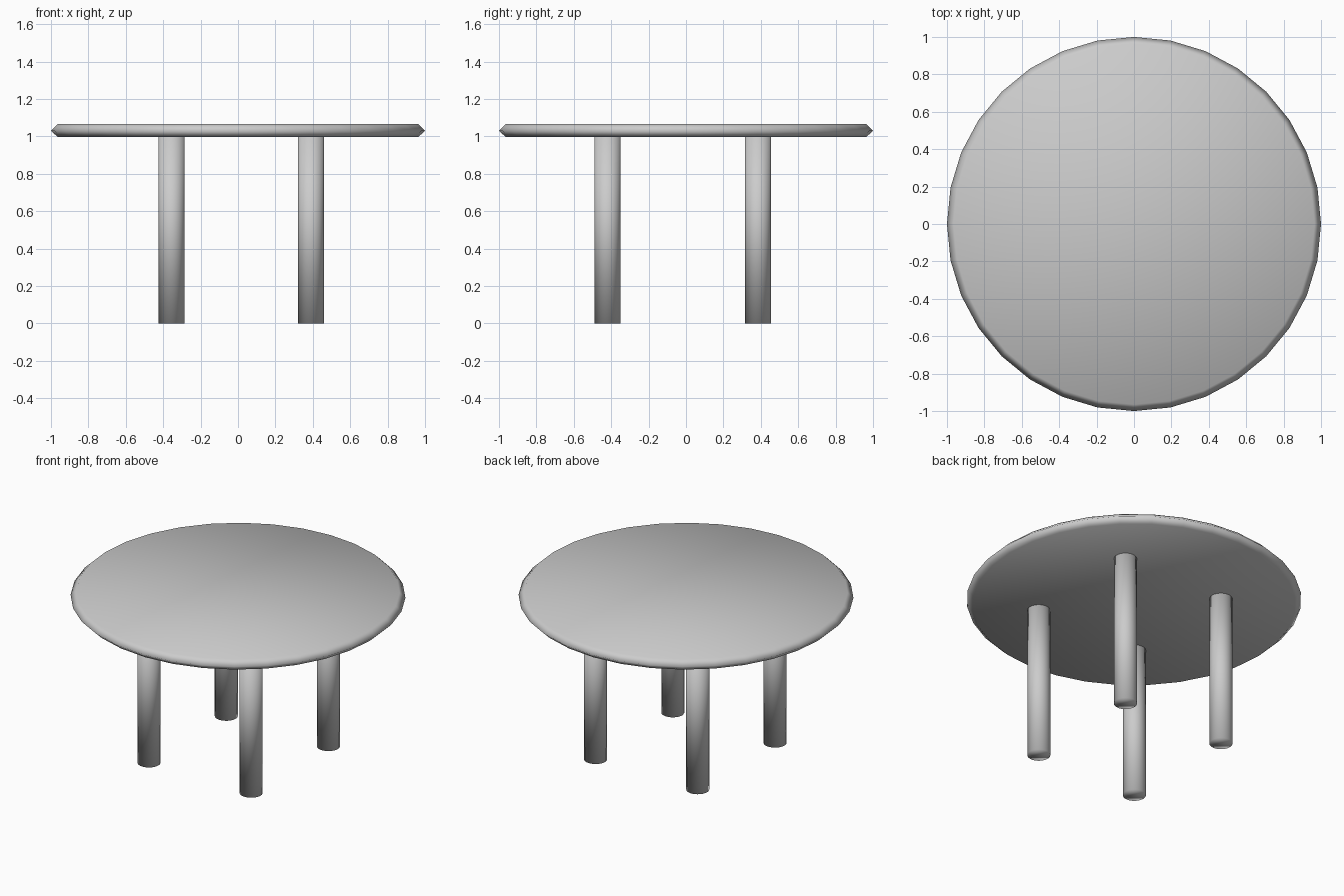
import bpy
import bmesh
from math import cos, sin, tau

cube = bpy.data.objects.get("Cube")
if cube:
    bpy.data.objects.remove(cube, do_unlink=True)

SIDES = 32
grey = bpy.data.materials.new("light_grey")
grey.use_nodes = True
grey.diffuse_color = (0.6, 0.6, 0.6, 1)
grey.node_tree.nodes["Principled BSDF"].inputs["Base Color"].default_value = (0.6, 0.6, 0.6, 1)


def lathe(name, profile, x=0, y=0):
    """Stack rings of (radius, height), capped at both ends, all smooth."""
    bm = bmesh.new()
    rings = [[bm.verts.new((r * sin(tau * i / SIDES), r * cos(tau * i / SIDES), z))
              for i in range(SIDES)] for r, z in profile]
    for low, high in zip(rings, rings[1:]):
        for i in range(SIDES):
            j = (i + 1) % SIDES
            bm.faces.new((low[i], low[j], high[j], high[i]))
    bm.faces.new(rings[0])
    bm.faces.new(rings[-1])
    bmesh.ops.recalc_face_normals(bm, faces=bm.faces)
    for face in bm.faces:
        face.smooth = True
    mesh = bpy.data.meshes.new(name)
    bm.to_mesh(mesh)
    bm.free()
    mesh.materials.append(grey)
    obj = bpy.data.objects.new(name, mesh)
    obj.location = (x, y, 0)
    bpy.context.collection.objects.link(obj)


# Round top with a pointed, bevelled rim
lathe("table_top", [(0.965, 0.997), (1.0, 1.031), (0.965, 1.065)])

# Four round legs, set slightly off centre
for side, x in (("right", -0.355), ("left", 0.39)):
    for end, y in (("front", -0.42), ("back", 0.385)):
        lathe(f"{end}_{side}_leg", [(0.069, 0), (0.069, 1.0)], x, y)
